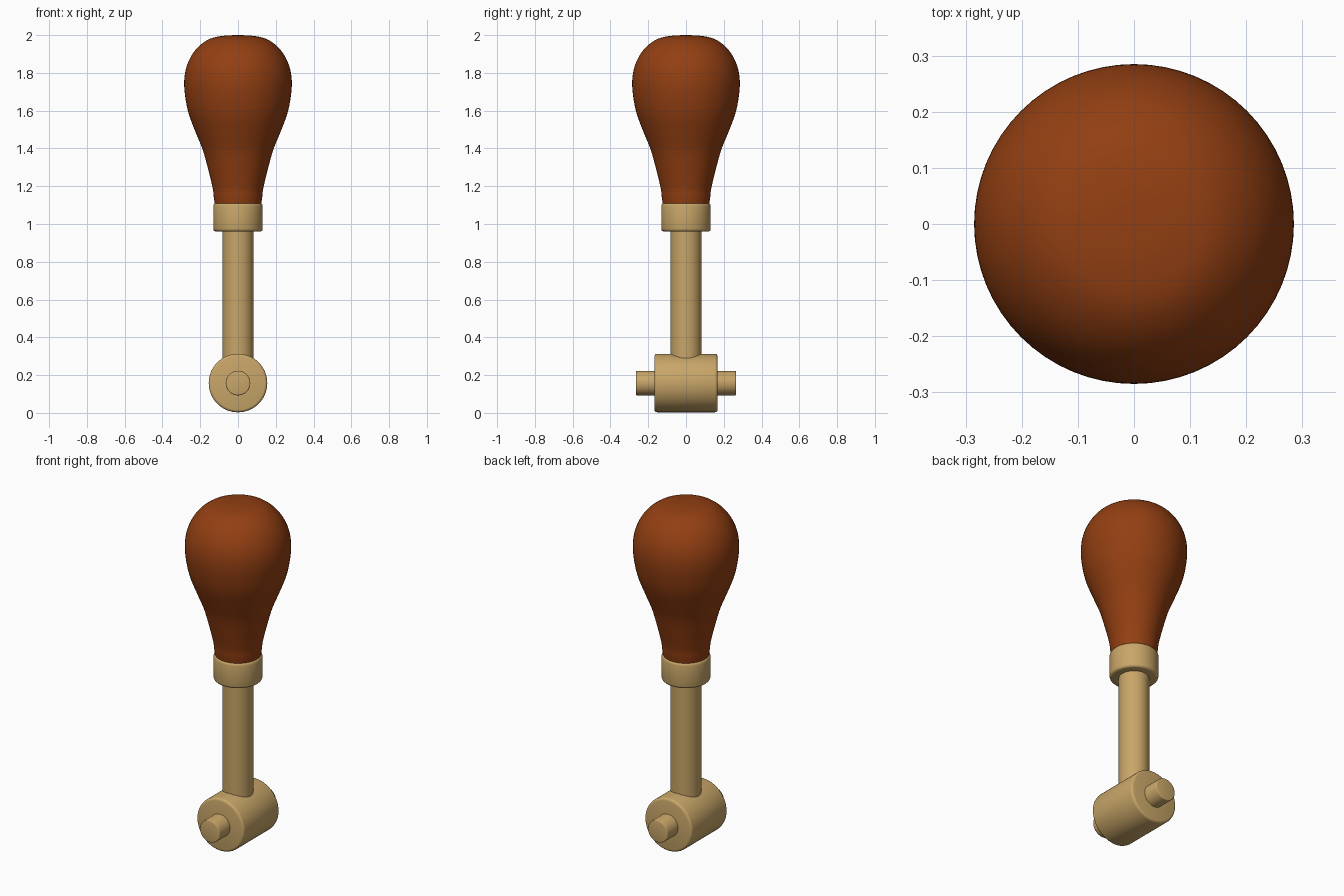
import bpy, bmesh, math
from mathutils import Matrix

if "Cube" in bpy.data.objects:
    bpy.data.objects.remove(bpy.data.objects["Cube"])

SEG = 64


def material(name, rgb):
    m = bpy.data.materials.new(name)
    m.diffuse_color = (*rgb, 1)
    m.use_nodes = True
    m.node_tree.nodes["Principled BSDF"].inputs["Base Color"].default_value = m.diffuse_color
    return m


wood = material("reddish brown wood", (0.29, 0.05, 0.006))
brass = material("pale brass", (0.58, 0.38, 0.14))


def smooth_curve(pts, steps=5):
    """Catmull-Rom interpolation through (radius, height) points."""
    p = [pts[0]] + pts + [pts[-1]]
    out = []
    for a, b, c, d in zip(p, p[1:], p[2:], p[3:]):
        for i in range(steps):
            t = i / steps
            out.append(tuple(0.5 * (2 * b[k] + (c[k] - a[k]) * t
                       + (2 * a[k] - 5 * b[k] + 4 * c[k] - d[k]) * t * t
                       + (3 * b[k] - a[k] - 3 * c[k] + d[k]) * t ** 3) for k in (0, 1)))
    return out + [pts[-1]]


def lathe(name, profile, mat, matrix=Matrix(), angle=35):
    """Revolve a (radius, height) profile and cap both ends."""
    bm = bmesh.new()
    rings = [[bm.verts.new((r * math.cos(2 * math.pi * i / SEG),
                            r * math.sin(2 * math.pi * i / SEG), z))
              for i in range(SEG)] for r, z in profile]
    for lo, hi in zip(rings, rings[1:]):
        for i in range(SEG):
            j = (i + 1) % SEG
            bm.faces.new((lo[i], lo[j], hi[j], hi[i]))
    bm.faces.new(rings[0][::-1])
    bm.faces.new(rings[-1])
    bm.transform(matrix)
    me = bpy.data.meshes.new(name)
    bm.to_mesh(me)
    bm.free()
    me.materials.append(mat)
    ob = bpy.data.objects.new(name, me)
    bpy.context.collection.objects.link(ob)
    bpy.ops.object.select_all(action='DESELECT')
    ob.select_set(True)
    bpy.context.view_layer.objects.active = ob
    bpy.ops.object.shade_smooth_by_angle(angle=math.radians(angle))
    return ob


def rod(r, z0, z1, b):
    """Cylinder profile with rounded rims of size b."""
    arc = [(r - b + b * math.sin(a), b - b * math.cos(a))
           for a in (0, math.pi / 6, math.pi / 3, math.pi / 2)]
    return [(x, z0 + h) for x, h in arc] + [(x, z1 - h) for x, h in reversed(arc)]


# pear-shaped wooden grip
grip = [(0.122, 1.10), (0.128, 1.14), (0.134, 1.19), (0.158, 1.29), (0.186, 1.39),
        (0.222, 1.48), (0.260, 1.58), (0.279, 1.67), (0.285, 1.75), (0.276, 1.82),
        (0.250, 1.885), (0.208, 1.94), (0.150, 1.98), (0.080, 1.996), (0.01, 2.0)]
lathe("grip", smooth_curve(grip), wood)

# ferrule collar and shaft
lathe("ferrule", rod(0.131, 0.96, 1.11, 0.015), brass)
lathe("shaft", [(0.082, 0.16), (0.082, 0.98)], brass)

# cross barrel and its pivot pin, both lying along y
across = Matrix.Translation((0, 0, 0.158)) @ Matrix.Rotation(math.pi / 2, 4, 'X')
lathe("barrel", rod(0.155, -0.167, 0.167, 0.014), brass, across)
lathe("pivot_pin", rod(0.065, -0.265, 0.265, 0.005), brass, across)
